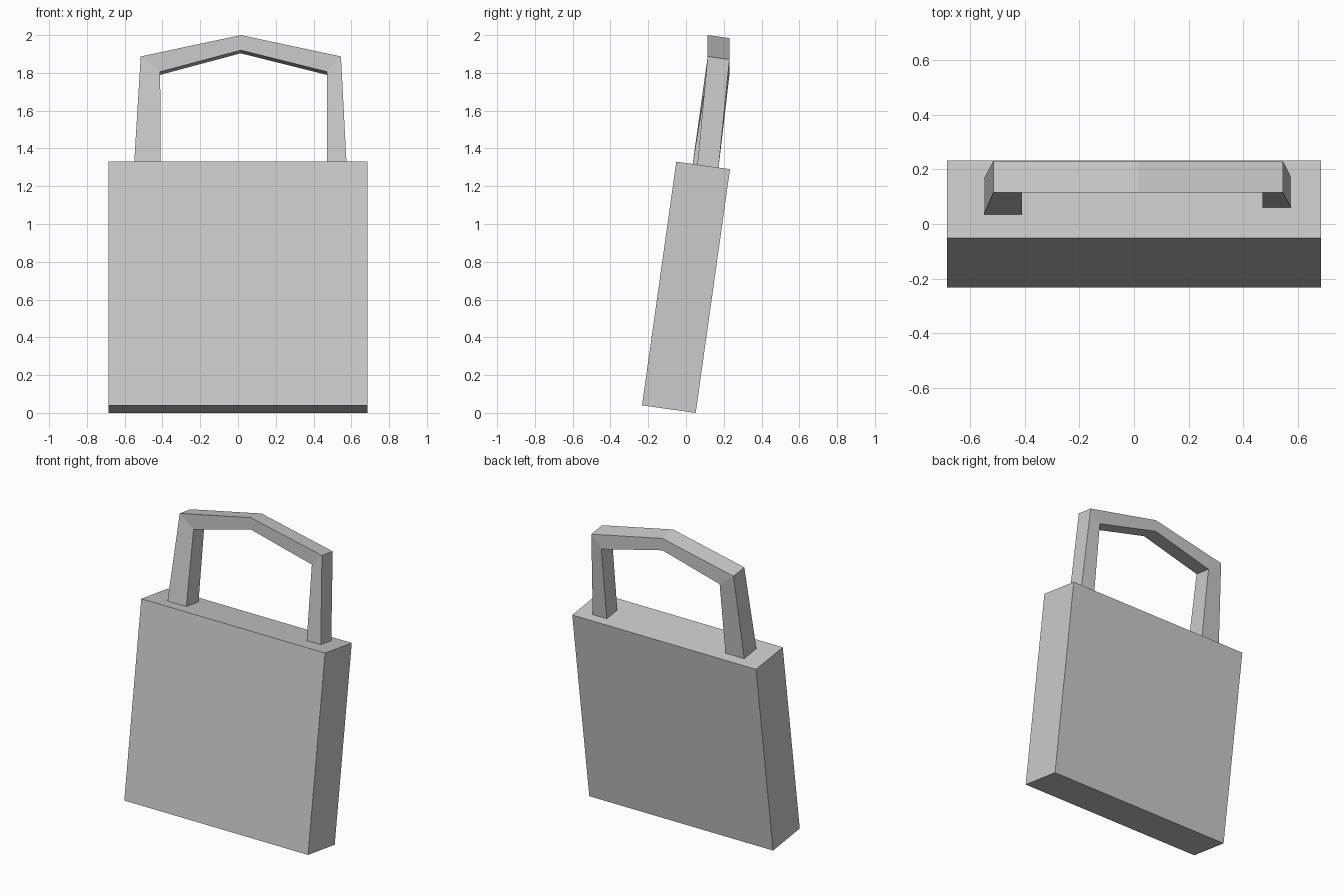
import bpy, bmesh, math
from mathutils import Matrix

if "Cube" in bpy.data.objects:
    bpy.data.objects.remove(bpy.data.objects["Cube"])

TILT = math.radians(8.0)


def finish(bm, name):
    bmesh.ops.recalc_face_normals(bm, faces=bm.faces)
    mesh = bpy.data.meshes.new(name)
    bm.to_mesh(mesh)
    bm.free()
    obj = bpy.data.objects.new(name, mesh)
    bpy.context.collection.objects.link(obj)
    return obj


# Lock body: a slab leaning backwards
bm = bmesh.new()
bmesh.ops.create_cube(bm, size=1.0)
bm.transform(Matrix.Translation((0, 0, 0.665))
             @ Matrix.Rotation(-TILT, 4, 'X')
             @ Matrix.Diagonal((1.37, 0.287, 1.303, 1)))
finish(bm, "lock_body")

# Shackle: square sections along the arch
# outer x, outer z, inner x, inner z, front y, back y
sections = [
    (-0.55, 1.315, -0.41, 1.315, 0.035, 0.165),
    (-0.515, 1.887, -0.412, 1.806, 0.115, 0.23),
    (0.015, 2.0, 0.015, 1.92, 0.115, 0.23),
    (0.545, 1.887, 0.47, 1.806, 0.115, 0.23),
    (0.575, 1.312, 0.47, 1.312, 0.06, 0.172),
]
bm = bmesh.new()
rings = []
for xo, zo, xi, zi, yf, yb in sections:
    drop = (yb - yf) * math.tan(TILT)
    pts = [(xo, yf, zo), (xo, yb, zo - drop), (xi, yb, zi - drop), (xi, yf, zi)]
    rings.append([bm.verts.new(p) for p in pts])
for a, b in zip(rings, rings[1:]):
    for i in range(4):
        j = (i + 1) % 4
        bm.faces.new((a[i], a[j], b[j], b[i]))
bm.faces.new(rings[0])
bm.faces.new(rings[-1][::-1])
finish(bm, "shackle")
